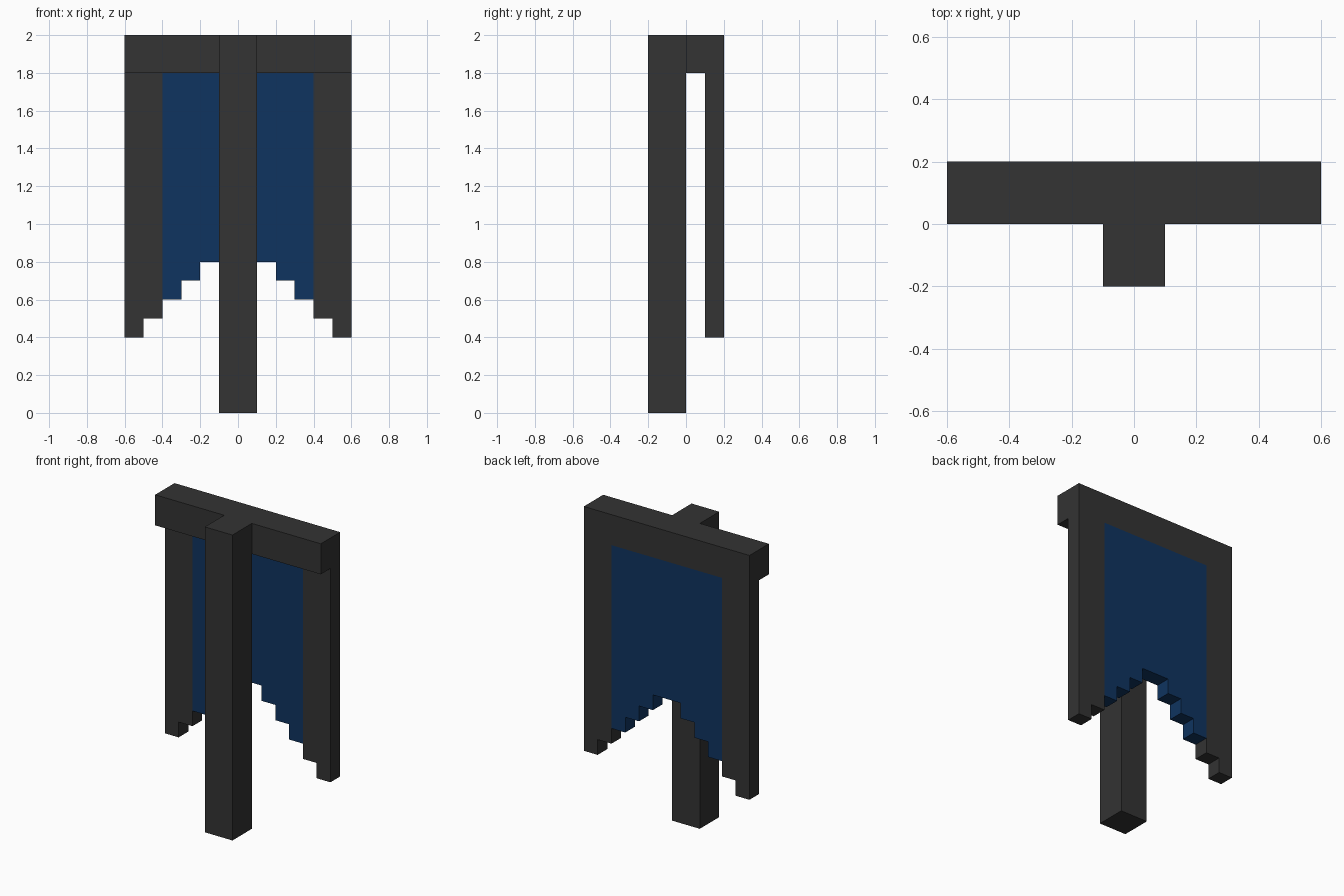
import bpy
import bmesh

cube = bpy.data.objects.get("Cube")
if cube:
    bpy.data.objects.remove(cube, do_unlink=True)


def make_material(name, color):
    mat = bpy.data.materials.new(name)
    mat.use_nodes = True
    mat.diffuse_color = color
    mat.node_tree.nodes["Principled BSDF"].inputs["Base Color"].default_value = color
    return mat


charcoal = make_material("charcoal", (0.0331, 0.0331, 0.0331, 1))
navy = make_material("navy blue", (0.0048, 0.0343, 0.1170, 1))


def extrude_profile(name, outline, y0, y1, mat):
    """Extrude an (x, z) outline from y0 to y1."""
    bm = bmesh.new()
    face = bm.faces.new([bm.verts.new((x, y0, z)) for x, z in outline])
    new = bmesh.ops.extrude_face_region(bm, geom=[face])["geom"]
    moved = [v for v in new if isinstance(v, bmesh.types.BMVert)]
    bmesh.ops.translate(bm, verts=moved, vec=(0, y1 - y0, 0))
    bmesh.ops.recalc_face_normals(bm, faces=bm.faces)
    mesh = bpy.data.meshes.new(name)
    bm.to_mesh(mesh)
    bm.free()
    mesh.materials.append(mat)
    obj = bpy.data.objects.new(name, mesh)
    bpy.context.collection.objects.link(obj)
    return obj


def box(name, x0, x1, y0, y1, z0, z1, mat):
    return extrude_profile(name, [(x0, z0), (x1, z0), (x1, z1), (x0, z1)], y0, y1, mat)


STEP = 0.1
CLOTH_TOP = 1.8


def stepped_hem(first, last):
    """Hem points from column first to column last, rising towards the centre."""
    points = []
    for i in range(first, last):
        z = 0.9 - STEP * i
        points += [(i * STEP, z), ((i + 1) * STEP, z)]
    return points


def mirrored(points):
    return [(-x, z) for x, z in points]


# Upright pole and crossbar
box("pole", -0.1, 0.1, -0.2, 0.0, 0.0, 2.0, charcoal)
box("crossbar", -0.6, 0.6, 0.0, 0.2, CLOTH_TOP, 2.0, charcoal)

# Hanging cloth with a stepped notch in the hem
half = stepped_hem(0, 4)[1:]
extrude_profile("cloth_panel",
                mirrored(half)[::-1] + half + [(0.4, CLOTH_TOP), (-0.4, CLOTH_TOP)],
                0.1, 0.2, navy)

# Dark borders down both sides of the cloth
border = stepped_hem(4, 6) + [(0.6, CLOTH_TOP), (0.4, CLOTH_TOP)]
extrude_profile("left_border", border, 0.1, 0.2, charcoal)
extrude_profile("right_border", mirrored(border), 0.1, 0.2, charcoal)
